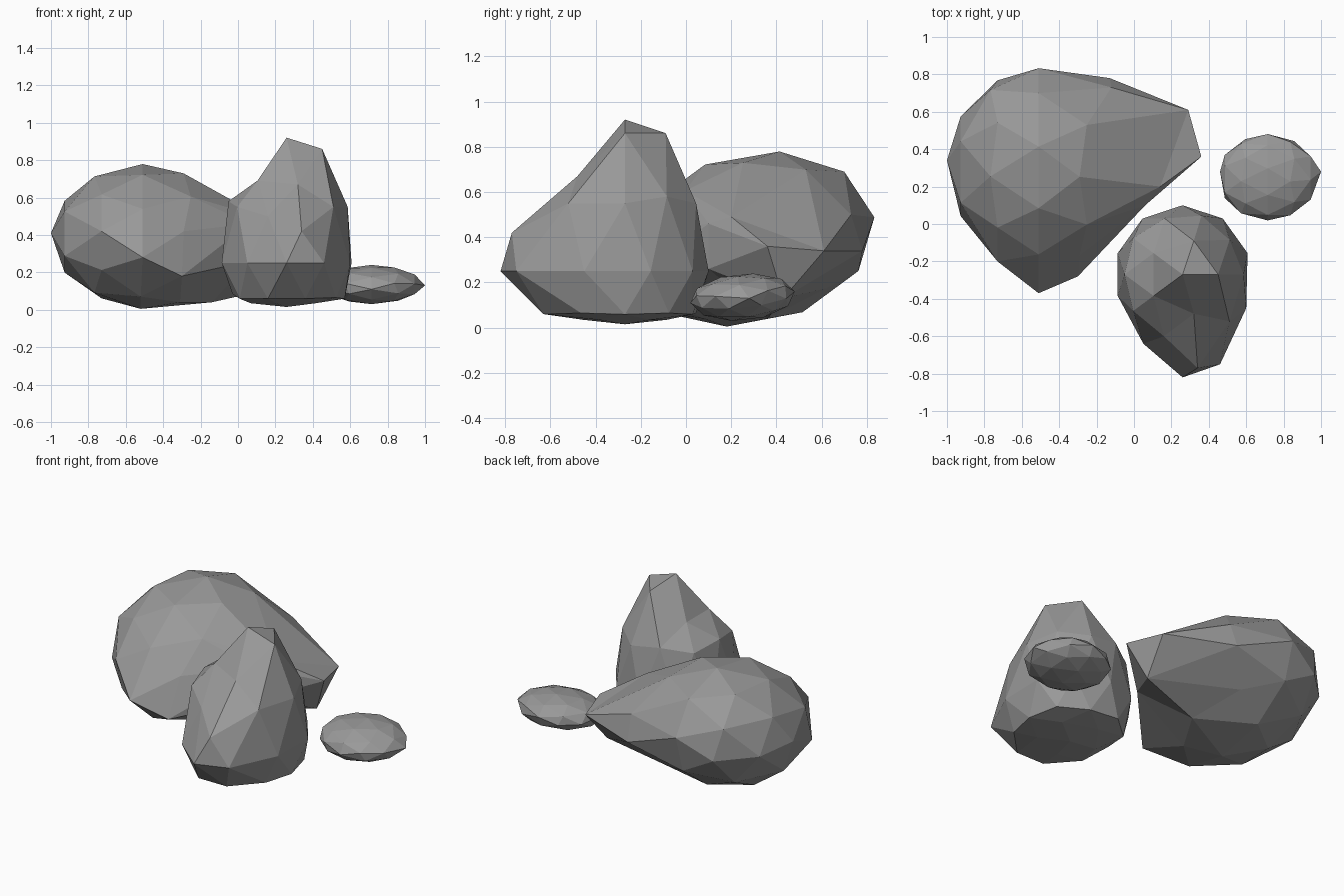
import bpy, bmesh, math
from mathutils import Matrix, Vector

# lies an icosphere on its side (poles along x), turned slightly
ON_SIDE = (Matrix.Rotation(math.radians(-4), 3, 'X')
           @ Matrix(((0, 0, -1), (1, 0, 0), (0, -1, 0))))
UPRIGHT = Matrix.Identity(3)

stone = bpy.data.materials.new("stone")
stone.diffuse_color = (.32, .32, .32, 1)


def remap(z, profile):
    """Piecewise-linear height profile."""
    for (a, za), (b, zb) in zip(profile, profile[1:]):
        if z <= b + 1e-4:
            return za + (zb - za) * (z - a) / (b - a)
    return profile[-1][1]


def rock(name, centre, size, turn, pulls=(), profile=None, lean=0):
    """Low-poly boulder: stretched icosphere with some corners pulled out."""
    bm = bmesh.new()
    bmesh.ops.create_icosphere(bm, subdivisions=2, radius=1)
    for v in bm.verts:
        p = turn @ v.co
        z = remap(p.z, profile) if profile else centre[2] + p.z * size[2]
        y = centre[1] + p.y * size[1] + lean * (z - centre[2])
        v.co = (centre[0] + p.x * size[0], y, z)
    targets = [(min(bm.verts, key=lambda v: (v.co - Vector(a)).length), b)
               for a, b in pulls]
    for v, b in targets:
        v.co = b
    bmesh.ops.recalc_face_normals(bm, faces=bm.faces)
    me = bpy.data.meshes.new(name)
    bm.to_mesh(me)
    bm.free()
    me.materials.append(stone)
    ob = bpy.data.objects.new(name, me)
    bpy.context.collection.objects.link(ob)


# large boulder, drawn out to a tip on the right and a bulge at the front
rock("large_rock", (-.51, .3, .395), (.49, .53, .385), ON_SIDE, [
    ((-1.0, .30, .395), (-1.0, .34, .41)),
    ((-.02, .30, .395), (.36, .36, .36)),
    ((-.09, .48, .265), (.26, .43, .13)),
    ((-.09, .56, .50), (.29, .61, .34)),
    ((-.09, .27, .59), (.14, .20, .49)),
    ((-.09, .02, .41), (.06, .10, .46)),
    ((-.09, .16, .21), (.06, .10, .26)),
    ((-.25, .75, .37), (-.13, .78, .34)),
    ((-.29, .74, .58), (-.12, .73, .50)),
    ((-.25, .35, .08), (-.14, .36, .04)),
    ((-.29, .06, .08), (-.31, .08, .04)),
    ((-.51, .18, .02), (-.52, .18, .005)),
    ((-.51, -.10, .10), (-.52, -.12, .07)),
    ((-.25, -.11, .22), (-.30, -.28, .18)),
    ((-.51, -.23, .30), (-.51, -.37, .28)),
    ((-.77, -.15, .42), (-.73, -.20, .42)),
], lean=.2)

# tall boulder: flat base, high peak, foot pulled to the front
rock("tall_rock", (.26, -.27, 0), (.365, .37, 1), UPRIGHT, [
    ((.32, -.455, .69), (.32, -.48, .67)),
    ((.45, -.27, .69), (.45, -.27, .86)),
    ((.32, -.085, .69), (.32, -.09, .86)),
    ((.36, -.585, .55), (.34, -.77, .42)),
    ((.165, -.57, .57), (.16, -.60, .50)),
    ((.50, -.45, .57), (.51, -.52, .55)),
    ((.26, -.64, .25), (.26, -.82, .25)),
    ((.47, -.57, .25), (.46, -.75, .25)),
    ((.05, -.57, .25), (.05, -.64, .25)),
    ((.60, -.384, .25), (.60, -.45, .25)),
    ((.16, -.585, .06), (.16, -.63, .06)),
    ((.35, -.57, .055), (.36, -.63, .06)),
    ((-.07, -.27, .065), (-.03, -.27, .085)),
], profile=[(-1, .015), (-.85, .035), (-.447, .065), (0, .25),
            (.447, .55), (.526, .58), (.85, .69), (1, .92)])

# small flat stone
rock("small_rock", (.715, .25, .135), (.27, .23, .105), ON_SIDE, [
    ((.985, .25, .135), (1.0, .28, .13)),
    ((.445, .25, .135), (.46, .28, .14)),
], lean=.3)
